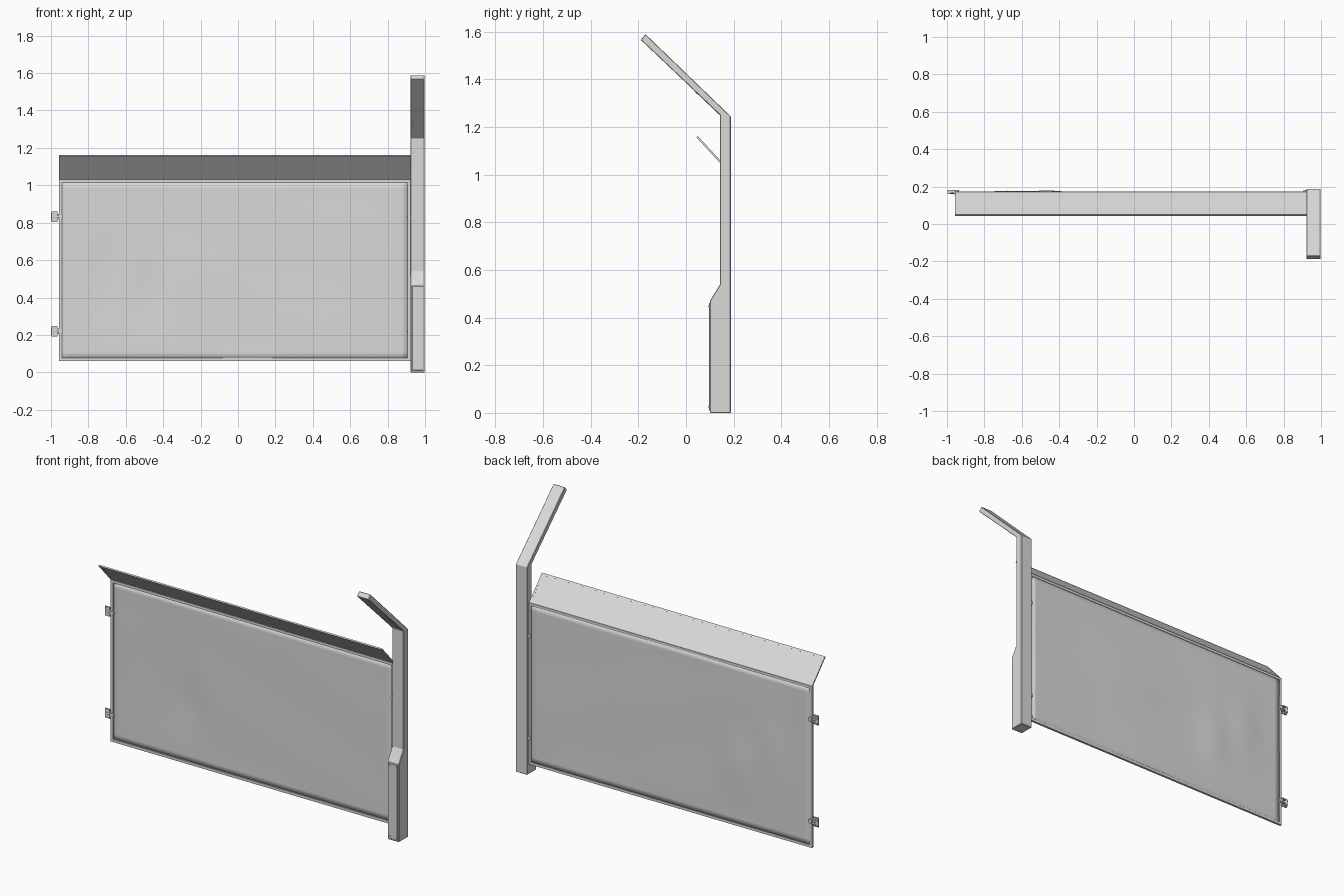
import bpy, bmesh, math
from mathutils import Vector, Matrix

if "Cube" in bpy.data.objects:
    bpy.data.objects.remove(bpy.data.objects["Cube"])

grey = bpy.data.materials.new("light_grey")
grey.diffuse_color = (0.7, 0.7, 0.7, 1)
grey.use_nodes = True
grey.node_tree.nodes["Principled BSDF"].inputs["Base Color"].default_value = grey.diffuse_color


def finish(name, bm, bevel=0, smooth=False):
    bmesh.ops.recalc_face_normals(bm, faces=bm.faces)
    me = bpy.data.meshes.new(name)
    bm.to_mesh(me)
    bm.free()
    me.materials.append(grey)
    ob = bpy.data.objects.new(name, me)
    bpy.context.collection.objects.link(ob)
    if bevel:
        m = ob.modifiers.new("bevel", 'BEVEL')
        m.width, m.segments = bevel, 1
    if smooth:
        bpy.ops.object.select_all(action='DESELECT')
        ob.select_set(True)
        bpy.context.view_layer.objects.active = ob
        bpy.ops.object.shade_smooth_by_angle(angle=math.radians(35))
    return ob


def add_box(bm, lo, hi, matrix=Matrix()):
    lo, hi = Vector(lo), Vector(hi)
    m = matrix @ Matrix.Translation((lo + hi) / 2) @ Matrix.Diagonal((*(hi - lo), 1))
    bmesh.ops.create_cube(bm, size=1, matrix=m)


def add_rod(bm, centre, radius, length, axis, segments=14):
    turn = Vector((0, 0, 1)).rotation_difference(Vector(axis)).to_matrix().to_4x4()
    bmesh.ops.create_cone(bm, cap_ends=True, segments=segments, radius1=radius, radius2=radius,
                          depth=length, matrix=Matrix.Translation(centre) @ turn)


# Post with forward-leaning arm, cut from a side profile
profile = [(0.188, 0), (0.188, 1.245), (-0.17, 1.59), (-0.19, 1.566),
           (0.143, 1.25), (0.143, 0.54), (0.1, 0.47), (0.1, 0)]
bm = bmesh.new()
face = bm.faces.new([bm.verts.new((0.922, y, z)) for y, z in profile])
ext = bmesh.ops.extrude_face_region(bm, geom=[face])
bmesh.ops.translate(bm, vec=(0.076, 0, 0),
                    verts=[v for v in ext["geom"] if isinstance(v, bmesh.types.BMVert)])
finish("post", bm, bevel=0.0025)

# Cover plate at the foot of the post
bm = bmesh.new()
add_box(bm, (0.93, 0.096, 0.01), (0.99, 0.102, 0.462))
finish("post_cover", bm, bevel=0.002)

# Cover on the underside of the arm
arm_dir = Vector((0, -0.333, 0.316)).normalized()
arm_normal = Vector((0, -0.316, -0.333)).normalized()
arm_base = Vector((0.96, 0.143, 1.25))
arm_matrix = Matrix((Vector((1, 0, 0)), arm_dir, Vector((1, 0, 0)).cross(arm_dir))).transposed().to_4x4()
arm_matrix.translation = arm_base
bm = bmesh.new()
add_box(bm, (-0.032, 0.006, -0.001), (0.032, 0.152, 0.001), arm_matrix)
finish("arm_cover", bm)

# Screws on both covers
bm = bmesh.new()
for x in (0.938, 0.982):
    for z in (0.025, 0.448):
        add_rod(bm, (x, 0.096, z), 0.005, 0.005, (0, 1, 0))
    p = arm_base + arm_dir * 0.135
    add_rod(bm, (x, p.y, p.z), 0.004, 0.005, arm_normal)
finish("cover_screws", bm, smooth=True)

# Shared extents of gate and rain hood
X0, X1 = -0.957, 0.921


def add_frame(name, height, matrix, bar, depth):
    """Rectangular bar frame: local x across, local z along the height."""
    bm = bmesh.new()
    for x in (X0, X1 - bar):
        add_box(bm, (x, -depth / 2, 0), (x + bar, depth / 2, height), matrix)
    for z in (0, height - bar):
        add_box(bm, (X0 + bar, -depth / 2, z), (X1 - bar, depth / 2, z + bar), matrix)
    return finish(name, bm)


# Gate frame
add_frame("gate_frame", 0.97, Matrix.Translation((0, 0.167, 0.06)), 0.016, 0.014)

# Slightly dented sheet inside the gate frame
bm = bmesh.new()
bmesh.ops.create_grid(bm, x_segments=48, y_segments=26, size=1)
for v in bm.verts:
    u, w = v.co.x, v.co.y
    fade = (1 - u ** 4) * (1 - w ** 4)
    wave = 0.003 * math.sin(5.3 * u + 2.1 * w) * math.cos(3.1 * w - 1.7 * u)
    bump = sum(0.009 * math.exp(-((u - cu) / 0.11) ** 2 - ((w - cw) / 0.4) ** 2)
               for cu, cw in ((-0.72, 0.1), (-0.47, -0.2)))
    v.co = ((X0 + X1) / 2 + u * (X1 - X0 - 0.02) / 2, 0.169 + fade * (wave + bump), 0.545 + w * 0.475)
sheet = finish("gate_sheet", bm, smooth=True)
mod = sheet.modifiers.new("thickness", 'SOLIDIFY')
mod.thickness, mod.offset = 0.004, 0

# Sloping hood over the gate: frame and sheet
hood_matrix = Matrix.Translation((0, 0.169, 1.027)) @ Matrix.Rotation(math.atan2(0.122, 0.132), 4, 'X')
add_frame("hood_frame", 0.18, hood_matrix, 0.012, 0.008)
bm = bmesh.new()
add_box(bm, (X0 + 0.01, -0.0025, 0.008), (X1 - 0.01, 0.0035, 0.172), hood_matrix)
finish("hood_sheet", bm)

# Hinges on the free edge and pivot pins on the post side
for label, z in (("lower", 0.22), ("upper", 0.832)):
    bm = bmesh.new()
    add_box(bm, (-0.998, 0.163, z - 0.028), (-0.965, 0.17, z + 0.028))
    for dz in (-0.012, 0.012):
        add_box(bm, (-0.998, 0.163, z + dz - 0.003), (-0.958, 0.182, z + dz + 0.003))
    add_rod(bm, (-0.989, 0.172, z), 0.01, 0.04, (0, 0, 1))
    add_rod(bm, (-0.962, 0.168, z), 0.007, 0.05, (1, 0, 0))
    add_rod(bm, (-0.948, 0.168, z), 0.013, 0.028, (0, 1, 0))
    finish(label + "_hinge", bm, smooth=True)

    bm = bmesh.new()
    add_rod(bm, (0.918, 0.167, z), 0.013, 0.028, (0, 1, 0))
    add_rod(bm, (0.925, 0.167, z), 0.007, 0.03, (1, 0, 0))
    finish(label + "_pivot", bm, smooth=True)
